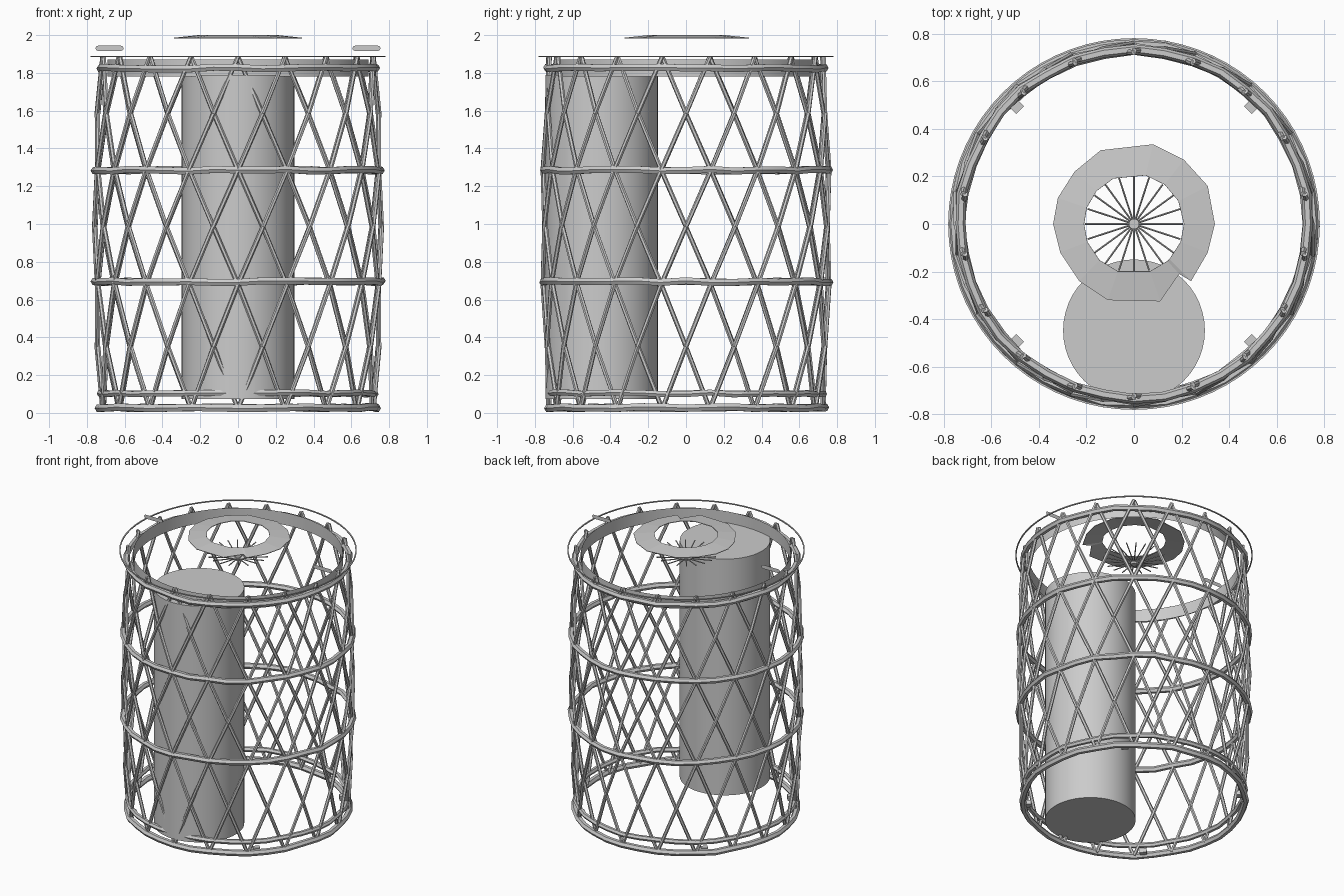
import bpy, bmesh, math, random
from mathutils import Vector, Matrix

random.seed(4)
cube = bpy.data.objects.get("Cube")
if cube:
    bpy.data.objects.remove(cube, do_unlink=True)

grey = bpy.data.materials.new("plain grey")
grey.use_nodes = True
grey.diffuse_color = (0.6, 0.6, 0.6, 1)
grey.node_tree.nodes["Principled BSDF"].inputs["Base Color"].default_value = (0.6, 0.6, 0.6, 1)

BAYS = 18


def finish(bm, name, smooth=True):
    mesh = bpy.data.meshes.new(name)
    bm.to_mesh(mesh)
    bm.free()
    mesh.materials.append(grey)
    obj = bpy.data.objects.new(name, mesh)
    bpy.context.collection.objects.link(obj)
    if smooth:
        bpy.ops.object.select_all(action="DESELECT")
        obj.select_set(True)
        bpy.context.view_layer.objects.active = obj
        bpy.ops.object.shade_smooth_by_angle(angle=math.radians(35))
    return obj


def polar(r, degrees, z):
    """Point at an angle measured from the front."""
    a = math.radians(degrees)
    return Vector((r * math.sin(a), -r * math.cos(a), z))


def rod(bm, a, b, radius, sides=6):
    d = b - a
    m = Matrix.Translation((a + b) / 2) @ d.to_track_quat("Z", "Y").to_matrix().to_4x4()
    bmesh.ops.create_cone(bm, cap_ends=True, segments=sides, radius1=radius,
                          radius2=radius, depth=d.length, matrix=m)


def sweep(bm, rows, closed=False):
    """Skin a list of vertex rows, each of them a closed loop."""
    n = len(rows[0])
    for k in range(len(rows) if closed else len(rows) - 1):
        lo, hi = rows[k], rows[(k + 1) % len(rows)]
        for i in range(n):
            j = (i + 1) % n
            bm.faces.new((lo[i], lo[j], hi[j], hi[i]))


def loop(bm, r, z, n):
    return [bm.verts.new(polar(r, 360 * i / n, z)) for i in range(n)]


# Slightly irregular hoops around the cage
def hoop(name, r, z, thick, wobble=0.005):
    bm = bmesh.new()
    sections, sides = BAYS * 2, 6
    rows = []
    for s in range(sections):
        dr, dz = (random.uniform(-wobble, wobble) for _ in range(2))
        rows.append([bm.verts.new(polar(r + dr + thick * math.cos(t), 360 * s / sections,
                                        z + dz + thick * math.sin(t)))
                     for t in (math.tau * k / sides for k in range(sides))])
    sweep(bm, rows, closed=True)
    bmesh.ops.recalc_face_normals(bm, faces=bm.faces)
    finish(bm, name)


hoop("base_hoop", 0.732, 0.028, 0.022)
hoop("lower_hoop", 0.727, 0.103, 0.018)
hoop("lower_middle_hoop", 0.756, 0.695, 0.021)
hoop("upper_middle_hoop", 0.756, 1.285, 0.021)
hoop("top_hoop", 0.732, 1.825, 0.021)

# Crossing diagonal struts: each half tier turns half a bay round the barrel
levels = [(0.02, 0.725), (0.35, 0.744), (0.68, 0.755), (0.985, 0.758),
          (1.285, 0.755), (1.585, 0.744), (1.885, 0.725)]
half = 180 / BAYS
for name, turn, offset in (("left_leaning_struts", 1, 0.004), ("right_leaning_struts", -1, -0.004)):
    bm = bmesh.new()
    for k, ((z0, r0), (z1, r1)) in enumerate(zip(levels, levels[1:])):
        for i in range(BAYS):
            a = 2 * i * half + turn * k * half
            rod(bm, polar(r0 + offset, a, z0), polar(r1 + offset, a + turn * half, z1), 0.012)
    finish(bm, name)

# Thin flat rim over the cage
bm = bmesh.new()
rows = [loop(bm, r, z, 72) for r, z in ((0.773, 1.883), (0.781, 1.883), (0.781, 1.89), (0.773, 1.89))]
sweep(bm, rows, closed=True)
bmesh.ops.recalc_face_normals(bm, faces=bm.faces)
finish(bm, "top_rim")

# Inward-facing sheet band
bm = bmesh.new()
sweep(bm, [loop(bm, 0.69, 1.87, 64), loop(bm, 0.69, 1.78, 64)])
finish(bm, "inner_band")

# Solid drum standing toward the front
bm = bmesh.new()
bmesh.ops.create_cone(bm, cap_ends=True, segments=48, radius1=0.298, radius2=0.298,
                      depth=1.715, matrix=Matrix.Translation((0, -0.447, 0.93)))
finish(bm, "inner_drum")

# Ragged shallow cone collar above the centre
outline = [(0.08, 0.335), (-0.14, 0.31), (-0.25, 0.22), (-0.32, 0.11), (-0.34, 0),
           (-0.31, -0.12), (-0.23, -0.24), (-0.11, -0.32), (0.11, -0.325), (0.19, -0.21),
           (0.24, -0.24), (0.31, -0.12), (0.34, 0), (0.31, 0.16), (0.21, 0.27)]
bm = bmesh.new()
outer = [bm.verts.new((x, y, 1.986)) for x, y in outline]
inner = [bm.verts.new(Vector((x, y, 0)).normalized() * 0.21 + Vector((0, 0, 2.0)))
         for x, y in outline]
sweep(bm, [inner, outer])
bmesh.ops.recalc_face_normals(bm, faces=bm.faces)
if sum(f.normal.z for f in bm.faces) < 0:
    bmesh.ops.reverse_faces(bm, faces=bm.faces)
collar = finish(bm, "top_collar", smooth=False)
shell = collar.modifiers.new("thickness", "SOLIDIFY")
shell.thickness = 0.004

# Spray of fine spokes under the collar
bm = bmesh.new()
for i in range(20):
    rod(bm, polar(0.01, i * 18, 1.83), polar(0.205, i * 18, 1.865), 0.004, 5)
rod(bm, Vector((0, 0, 1.815)), Vector((0, 0, 1.845)), 0.022, 12)
finish(bm, "spoke_spray")

# Flat round-ended tabs on the left and right
for side, name in ((1, "left_tab"), (-1, "right_tab")):
    bm = bmesh.new()
    rim = []
    for end in (1, -1):
        for k in range(7):
            t = math.radians(-90 + 30 * k)
            rim.append(bm.verts.new((side * 0.68 + end * (0.06 + 0.014 * math.cos(t)), 0,
                                     1.93 + end * 0.014 * math.sin(t))))
    bm.faces.new(rim)
    finish(bm, name, smooth=False)

# Four small clips inside the base
bm = bmesh.new()
for a in (45, 135, 225, 315):
    m = (Matrix.Translation(polar(0.695, a, 0.035)) @ Matrix.Rotation(math.radians(a), 4, "Z")
         @ Matrix.Diagonal((0.045, 0.035, 0.03, 1)))
    bmesh.ops.create_cube(bm, size=1, matrix=m)
finish(bm, "base_clips", smooth=False)
